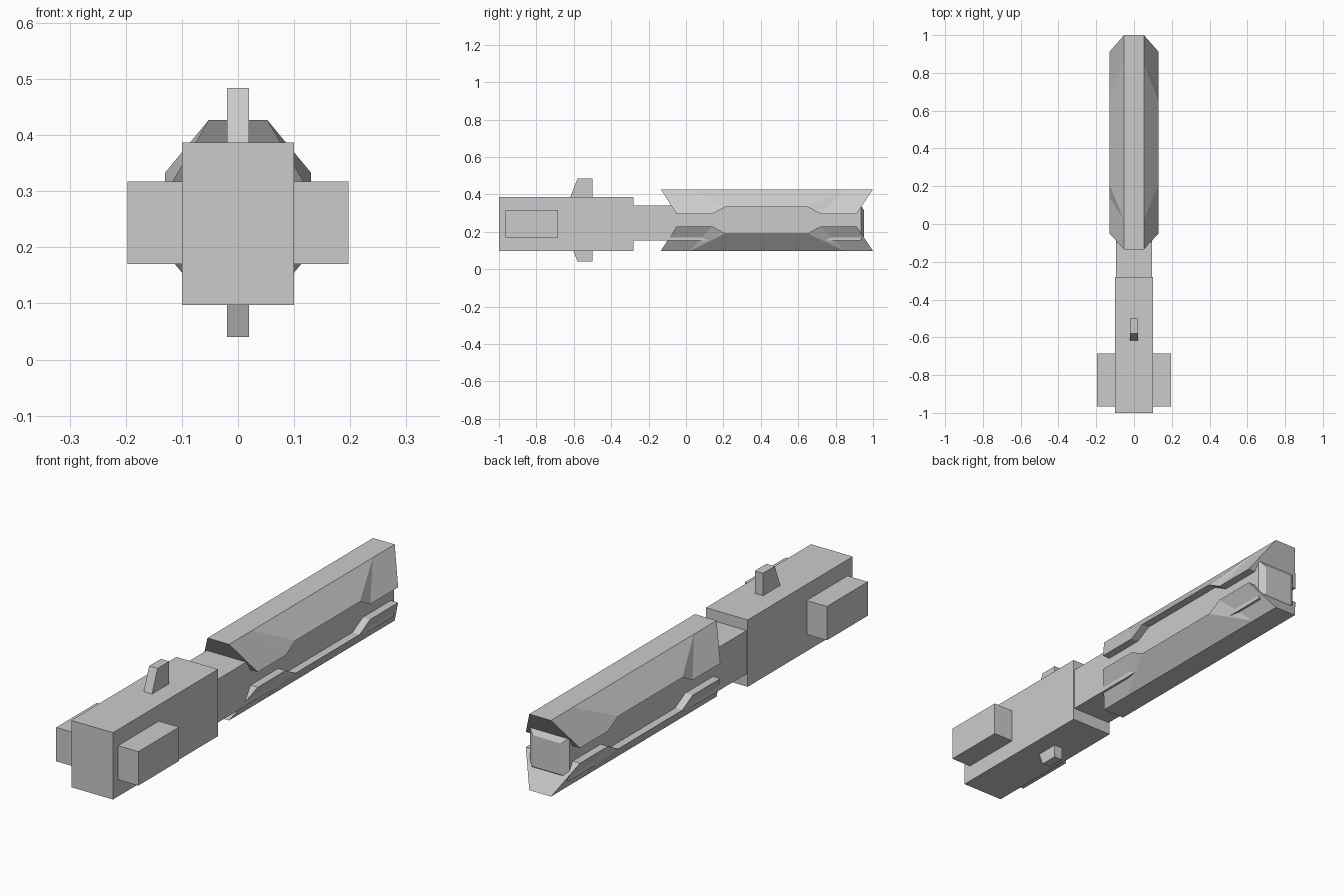
import bpy, bmesh

if "Cube" in bpy.data.objects:
    bpy.data.objects.remove(bpy.data.objects["Cube"])

MID_Z = 0.262  # height of the horizontal symmetry plane


def finish(name, bm):
    bmesh.ops.recalc_face_normals(bm, faces=bm.faces)
    mesh = bpy.data.meshes.new(name)
    bm.to_mesh(mesh)
    bm.free()
    obj = bpy.data.objects.new(name, mesh)
    bpy.context.collection.objects.link(obj)
    return obj


def box(name, x, y, z):
    bm = bmesh.new()
    bmesh.ops.create_cube(bm, size=1)
    for v in bm.verts:
        for i, (lo, hi) in enumerate((x, y, z)):
            v.co[i] = hi if v.co[i] > 0 else lo
    return finish(name, bm)


def fin(name, side):
    # swept fin, side-view profile extruded across x
    profile = [(-0.62, 0.12), (-0.5, 0.12), (-0.5, 0.222), (-0.58, 0.222)]
    bm = bmesh.new()
    rings = [[bm.verts.new((x, y, MID_Z + side * h)) for y, h in profile]
             for x in (-0.02, 0.02)]
    for r in rings:
        bm.faces.new(r)
    for i in range(4):
        j = (i + 1) % 4
        bm.faces.new((rings[0][i], rings[0][j], rings[1][j], rings[1][i]))
    return finish(name, bm)


def shell(name, side):
    # ridge is the narrow flat crown, rim is the wide stepped edge
    ridge = [-0.135, 0.02, 0.85, 1.0]
    rim = [(-0.05, 0.033), (0.14, 0.033), (0.21, 0.071),
           (0.65, 0.071), (0.72, 0.033), (0.912, 0.033)]
    bm = bmesh.new()
    sides = []
    for s in (-1, 1):
        t = [bm.verts.new((s * 0.052, y, MID_Z + side * 0.165)) for y in ridge]
        b = [bm.verts.new((s * 0.13, y, MID_Z + side * h)) for y, h in rim]
        for f in ((t[0], t[1], b[1], b[0]), (t[1], b[2], b[1]),
                  (t[1], t[2], b[3], b[2]), (t[2], b[4], b[3]),
                  (t[2], t[3], b[5], b[4])):
            bm.faces.new(f)
        sides.append((t, b))
    (tl, bl), (tr, br) = sides
    for l, r in ((tl, tr), (bl, br)):
        for i in range(len(l) - 1):
            bm.faces.new((l[i], l[i + 1], r[i + 1], r[i]))
    for k in (0, -1):
        bm.faces.new((tl[k], tr[k], br[k], bl[k]))
    return finish(name, bm)


# Rear housing and side pods
box("housing", (-0.1, 0.1), (-1.0, -0.28), (0.097, 0.387))
for label, s in (("left", -1), ("right", 1)):
    box(label + "_pod", tuple(sorted((s * 0.09, s * 0.197))), (-0.965, -0.685), (0.17, 0.317))

# Fins and armour shells, mirrored top to bottom
for label, s in (("upper", 1), ("lower", -1)):
    fin(label + "_fin", s)
    shell(label + "_shell", s)

# Inner barrel with a bevelled nose
barrel = box("barrel", (-0.095, 0.095), (-0.3, 0.935), (0.152, 0.34))
bm = bmesh.new()
bm.from_mesh(barrel.data)
nose = max(bm.faces, key=lambda f: f.calc_center_median().y)
bmesh.ops.inset_region(bm, faces=[nose], thickness=0.038)
for v in nose.verts:
    v.co.y = 0.953
bm.to_mesh(barrel.data)
bm.free()
